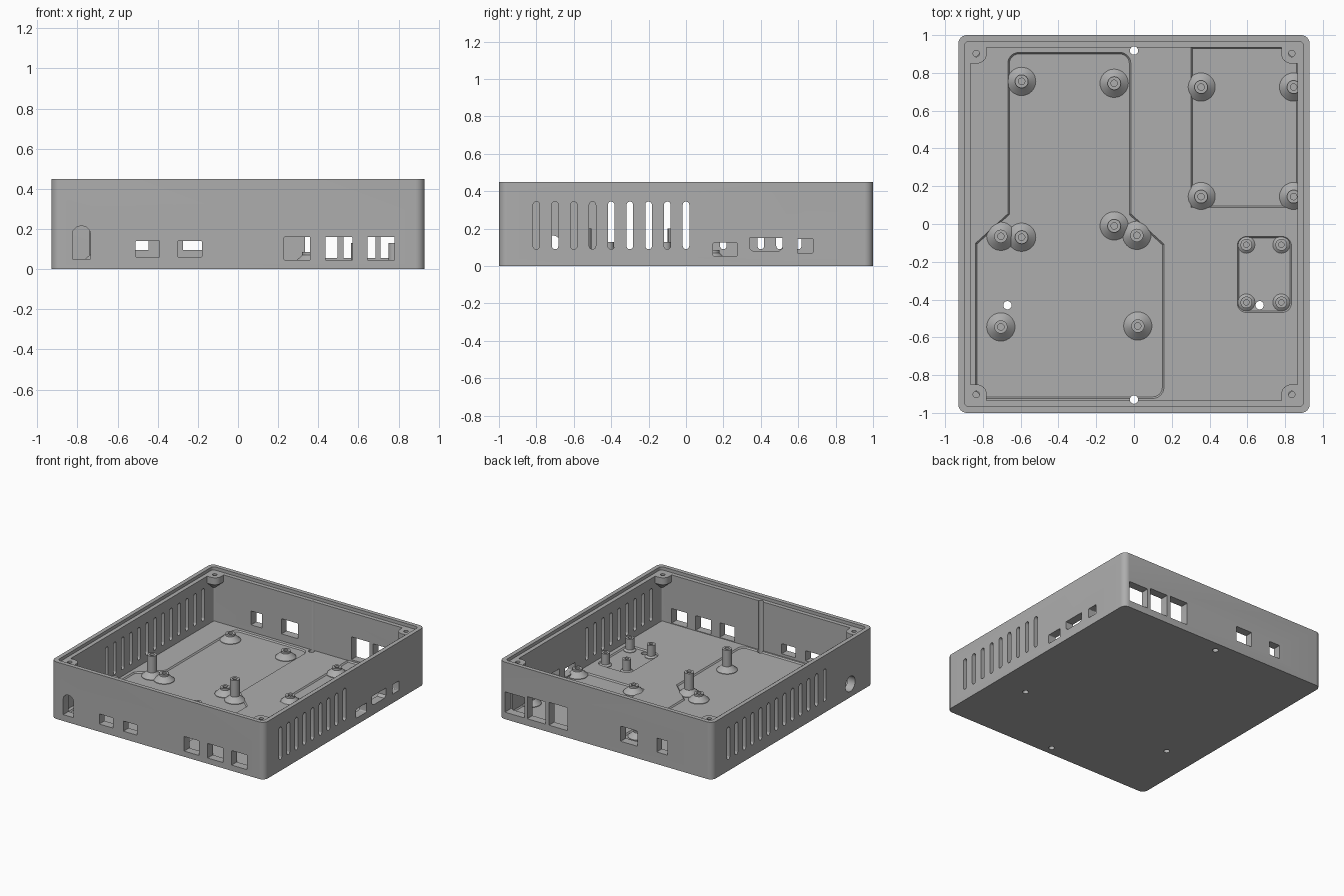
import bpy, bmesh, math
from mathutils import Vector

if "Cube" in bpy.data.objects:
    bpy.data.objects.remove(bpy.data.objects["Cube"])

grey = bpy.data.materials.new("plastic_grey")
grey.diffuse_color = (0.42, 0.42, 0.42, 1)
grey.use_nodes = True
grey.node_tree.nodes["Principled BSDF"].inputs["Base Color"].default_value = grey.diffuse_color
scene = bpy.context.scene.collection
cutters = bpy.data.collections.new("cutters")
scene.children.link(cutters)


def finish(name, bm, coll):
    bmesh.ops.recalc_face_normals(bm, faces=bm.faces)
    me = bpy.data.meshes.new(name)
    bm.to_mesh(me)
    bm.free()
    me.materials.append(grey)
    ob = bpy.data.objects.new(name, me)
    coll.objects.link(ob)
    ob.hide_render = coll == cutters
    return ob


def loft(name, low, high, coll=cutters):
    """Closed solid between two matching 3D rings."""
    bm = bmesh.new()
    a = [bm.verts.new(p) for p in low]
    b = [bm.verts.new(p) for p in high]
    n = len(a)
    bm.faces.new(a[::-1])
    bm.faces.new(b)
    for i in range(n):
        bm.faces.new((a[i], a[(i + 1) % n], b[(i + 1) % n], b[i]))
    return finish(name, bm, coll)


def prism(name, pts, lo, hi, axis='Z', coll=cutters, top=None):
    """Extrude a 2D outline along an axis."""
    place = {'Z': lambda p, h: (p[0], p[1], h),
             'Y': lambda p, h: (p[0], h, p[1]),
             'X': lambda p, h: (h, p[0], p[1])}[axis]
    return loft(name, [place(p, lo) for p in pts],
                [place(p, hi) for p in (top or pts)], coll)


def rounded(pts, radii, seg=6):
    """Round the corners of a counter-clockwise outline."""
    out = []
    for i, p in enumerate(pts):
        r = radii[i] if isinstance(radii, (list, tuple)) else radii
        p = Vector(p)
        if r == 0:
            out.append(p)
            continue
        a = (Vector(pts[i - 1]) - p).normalized()
        b = (Vector(pts[(i + 1) % len(pts)]) - p).normalized()
        half = a.angle(b) / 2
        c = p + (a + b).normalized() * r / math.sin(half)
        s, e = p + a * r / math.tan(half) - c, p + b * r / math.tan(half) - c
        for k in range(seg + 1):
            t = k / seg
            out.append(c + (s * (1 - t) + e * t).normalized() * r)
    return out


def rect(x0, x1, y0, y1, r=0.0):
    return rounded([(x0, y0), (x1, y0), (x1, y1), (x0, y1)], r)


def grow(pts, d):
    """Offset an outline outwards."""
    out = []
    for i, p in enumerate(pts):
        p = Vector(p)
        a = (p - Vector(pts[i - 1])).normalized()
        b = (Vector(pts[(i + 1) % len(pts)]) - p).normalized()
        na, nb = Vector((a.y, -a.x)), Vector((b.y, -b.x))
        out.append(p + (na + nb) * d / (1 + na.dot(nb)))
    return out


def circle(x, y, r, n=24):
    return [(x + r * math.cos(2 * math.pi * i / n), y + r * math.sin(2 * math.pi * i / n))
            for i in range(n)]


def boolean(ob, op, other):
    m = ob.modifiers.new(op, 'BOOLEAN')
    m.operation, m.solver = op, 'EXACT'
    if isinstance(other, bpy.types.Collection):
        m.operand_type, m.collection = 'COLLECTION', other
    else:
        m.object = other
    bpy.context.view_layer.objects.active = ob
    bpy.ops.object.modifier_apply(modifier=m.name)


def smooth(ob):
    bpy.ops.object.select_all(action='DESELECT')
    ob.select_set(True)
    bpy.context.view_layer.objects.active = ob
    bpy.ops.object.shade_smooth_by_angle(angle=math.radians(30))


H, FLOOR, POCKET, LEDGE = 0.45, 0.04, 0.03, 0.425

# Case body: hollowed tray with a stepped lip
body = prism("case_body", rect(-0.93, 0.93, -1, 1, 0.045), 0, H, coll=scene)
for pts, z in ((rect(-0.865, 0.865, -0.935, 0.935, 0.012), FLOOR),
               (rect(-0.897, 0.897, -0.967, 0.967, 0.025), LEDGE)):
    tool = prism("hollow", pts, z, H + 0.1)
    boolean(body, 'DIFFERENCE', tool)
    bpy.data.objects.remove(tool)

# Lid screw bosses hanging in the four corners, tapering back to the walls
for sx in (-1, 1):
    for sy in (-1, 1):
        def corner(x, y, r):
            p = rounded([(x, y), (0.88, y), (0.88, 0.95), (x, 0.95)], [r, 0, 0, 0])
            return [(sx * q[0], sy * q[1]) for q in p]
        full, tip = corner(0.78, 0.85, 0.05), corner(0.85, 0.92, 0.01)
        for a, b, z0, z1 in ((full, full, 0.37, LEDGE), (tip, full, 0.31, 0.37)):
            boss = prism("boss", a, z0, z1, top=b)
            boolean(body, 'UNION', boss)
            bpy.data.objects.remove(boss)
        prism("lid_screw_hole", circle(sx * 0.835, sy * 0.902, 0.017), 0.34, 0.5)

# Shallow sloped board pockets in the floor
pockets = [
    rounded([(-0.83, -0.915), (0.15, -0.915), (0.15, -0.11), (-0.025, 0.05),
             (-0.025, 0.9), (-0.66, 0.9), (-0.66, 0.05), (-0.83, -0.105)],
            [0, 0.05, 0, 0, 0.05, 0.05, 0, 0]),
    rect(0.31, 0.86, 0.095, 0.93),
    rect(0.555, 0.825, -0.46, -0.075, 0.04)]
for p in pockets:
    prism("board_pocket", p, POCKET, FLOOR + 0.002, top=grow(p, 0.01))

# Through holes in the floor, and their notches at the lip
for x, y in ((0, 0.918), (0, -0.93), (-0.67, -0.43), (0.665, -0.43)):
    prism("floor_hole", circle(x, y, 0.022), -0.1, H + 0.1)


def wall_cut(side, pts):
    axis, lo, hi = {'front': ('Y', -1.1, -0.925), 'back': ('Y', 0.925, 1.1),
                    'left': ('X', -1.1, -0.855), 'right': ('X', 0.855, 1.1)}[side]
    prism(side + "_opening", pts, lo, hi, axis)


# Vent slots
for i in range(9):
    y = -0.8 + 0.1 * i
    wall_cut('right', rect(y - 0.0175, y + 0.0175, 0.09, 0.345, 0.0174))
for i in range(13):
    y = -0.4 + 0.1 * i
    wall_cut('left', rect(y - 0.0175, y + 0.0175, 0.09, 0.345, 0.0174))
wall_cut('left', circle(-0.72, 0.105, 0.06))

# Front openings
wall_cut('front', rounded([(-0.825, 0.05), (-0.735, 0.05), (-0.735, 0.215), (-0.825, 0.215)],
                          [0, 0, 0.04, 0.04], 3))
for x0, x1, z0, z1 in ((-0.51, -0.39, 0.06, 0.14), (-0.30, -0.18, 0.06, 0.14),
                       (0.23, 0.36, 0.045, 0.16), (0.435, 0.57, 0.045, 0.16),
                       (0.645, 0.78, 0.045, 0.16)):
    wall_cut('front', rect(x0, x1, z0, z1, 0.004))

# Back openings
for x0, x1, z0, z1 in ((0.335, 0.495, 0.055, 0.235), (0.525, 0.685, 0.055, 0.23),
                       (0.71, 0.88, 0.055, 0.215), (-0.275, -0.13, 0.095, 0.215),
                       (-0.54, -0.445, 0.095, 0.205)):
    wall_cut('back', rect(x0, x1, z0, z1, 0.004))

# Right side ports
wall_cut('right', rect(0.145, 0.275, 0.053, 0.125, 0.008))
wall_cut('right', [(0.36, 0.077), (0.495, 0.077), (0.515, 0.095), (0.515, 0.15),
                   (0.34, 0.15), (0.34, 0.095)])
wall_cut('right', rect(0.595, 0.68, 0.07, 0.145, 0.006))

boolean(body, 'DIFFERENCE', cutters)
smooth(body)


def standoff(name, x, y, base_r, pin_r, hole_r, cone_top, top, n=32):
    """Turned post: flared foot, pin and blind screw hole."""
    prof = [(base_r, POCKET - 0.005), (base_r, POCKET + 0.004), (pin_r, cone_top),
            (pin_r, top), (hole_r, top), (hole_r, POCKET + 0.01)]
    bm = bmesh.new()
    rings = [[bm.verts.new((*p, z)) for p in circle(x, y, r, n)] for r, z in prof]
    for a, b in zip(rings, rings[1:]):
        for i in range(n):
            j = (i + 1) % n
            bm.faces.new((a[i], a[j], b[j], b[i]))
    bm.faces.new(rings[0])
    bm.faces.new(rings[-1])
    smooth(finish(name, bm, scene))


# Board standoffs
for x, y in ((-0.595, 0.755), (-0.105, 0.745), (-0.595, -0.07), (-0.105, -0.01),
             (0.355, 0.725), (0.845, 0.725), (0.355, 0.145), (0.845, 0.145)):
    standoff("short_standoff", x, y, 0.075, 0.035, 0.017, 0.07, 0.085)
for x, y in ((-0.705, -0.065), (0.015, -0.06), (-0.705, -0.545), (0.02, -0.54)):
    standoff("tall_standoff", x, y, 0.075, 0.035, 0.017, 0.07, 0.2)
for x in (0.595, 0.78):
    for y in (-0.11, -0.415):
        standoff("module_standoff", x, y, 0.045, 0.031, 0.014, 0.045, 0.13)
